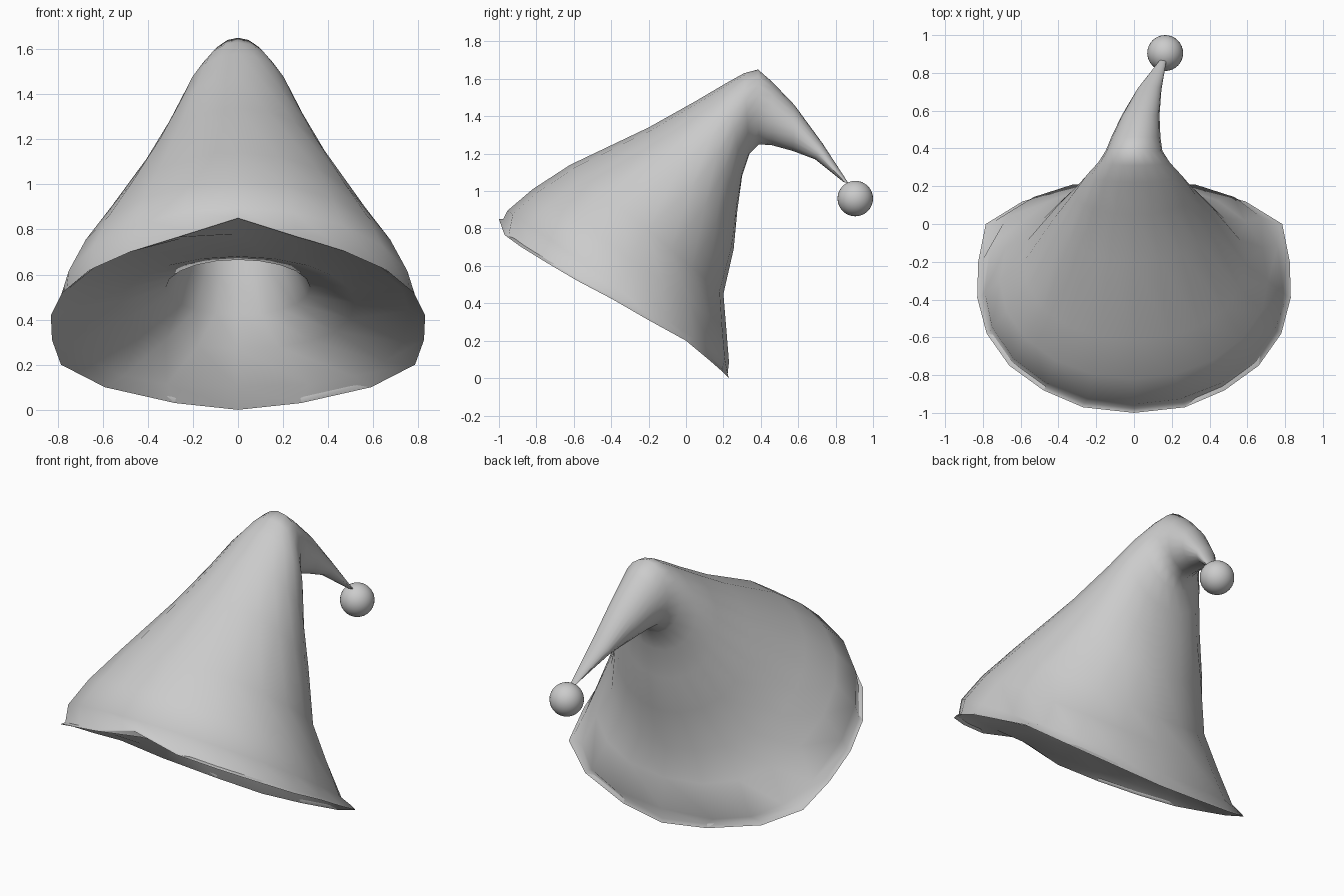
import bpy, bmesh, math

if "Cube" in bpy.data.objects:
    bpy.data.objects.remove(bpy.data.objects["Cube"])

SEG = 20


def ring(bm, front_y, front_z, back_y, back_z, half_w, shift=0.0, power=1.0):
    """Tilted oval through a front and a back point; power < 1 squares the back half."""
    verts = []
    for i in range(SEG):
        a = 2 * math.pi * i / SEG
        c, s = math.cos(a), math.sin(a)          # c = 1 at the back
        if c > 0.01:
            c = c ** power
            s = math.copysign(abs(s) ** power, s)
        y = (front_y + back_y) / 2 + c * (back_y - front_y) / 2
        z = (front_z + back_z) / 2 + c * (back_z - front_z) / 2
        verts.append(bm.verts.new((shift + half_w * s, y, z)))
    return verts


# wavy brim edge, right half from back to front
EDGE = [(0, 0.23, 0.0), (0.28, 0.20, 0.03), (0.59, 0.12, 0.10), (0.785, 0.0, 0.20),
        (0.825, -0.20, 0.31), (0.83, -0.39, 0.42), (0.78, -0.58, 0.52),
        (0.66, -0.75, 0.62), (0.48, -0.88, 0.70), (0.27, -0.97, 0.765), (0, -1.0, 0.85)]
EDGE += [(-x, y, z) for x, y, z in EDGE[-2:0:-1]]
# same outline pulled in and raised a little, the top of the brim lip
LIP = [(0.975 * x, -0.385 + 0.975 * (y + 0.385) + 0.008, 0.42 + 0.975 * (z - 0.42) + 0.012)
       for x, y, z in EDGE]

# front y, front z, back y, back z, half width, x shift, back squareness
LINING = [
    (0.05, 1.25, 0.25, 1.00, 0.15, 0, 1),
    (-0.20, 1.05, 0.22, 0.80, 0.22, 0, 1),
    (-0.40, 0.76, 0.19, 0.58, 0.25, 0, 1),
    (-0.50, 0.665, 0.17, 0.42, 0.32, 0, 1),
    (-0.68, 0.68, 0.16, 0.27, 0.52, 0, 0.9),
    (-0.92, 0.78, 0.19, 0.10, 0.76, 0, 0.75),
]
OUTSIDE = [
    (-0.955, 0.895, 0.23, 0.085, 0.79, 0, 0.75),
    (-0.82, 1.01, 0.215, 0.27, 0.71, 0, 0.9),
    (-0.62, 1.14, 0.20, 0.45, 0.59, 0, 1),
    (-0.20, 1.34, 0.255, 0.69, 0.425, 0, 1),
    (0.05, 1.48, 0.275, 0.90, 0.32, 0, 1),
    (0.22, 1.58, 0.30, 1.08, 0.25, 0, 1),
    (0.31, 1.63, 0.34, 1.20, 0.19, 0, 1),
    # bend and drooping tip
    (0.385, 1.65, 0.39, 1.25, 0.15, 0, 1),
    (0.46, 1.585, 0.46, 1.245, 0.13, 0.01, 1),
    (0.58, 1.46, 0.57, 1.215, 0.10, 0.035, 1),
    (0.73, 1.255, 0.69, 1.17, 0.065, 0.08, 1),
    (0.87, 1.04, 0.84, 1.05, 0.02, 0.15, 1),
]


def smooth(obj, angle):
    bpy.ops.object.select_all(action='DESELECT')
    obj.select_set(True)
    bpy.context.view_layer.objects.active = obj
    bpy.ops.object.shade_smooth_by_angle(angle=math.radians(angle))


# Floppy hat: one continuous loft from lining over the brim edge to the tip
bm = bmesh.new()
rings = [ring(bm, *s) for s in LINING]
rings += [[bm.verts.new(p) for p in outline] for outline in (EDGE, LIP)]
rings += [ring(bm, *s) for s in OUTSIDE]
for a, b in zip(rings, rings[1:]):
    for i in range(SEG):
        j = (i + 1) % SEG
        bm.faces.new((a[i], a[j], b[j], b[i]))
bm.faces.new(rings[0])
bm.faces.new(rings[-1])
bmesh.ops.recalc_face_normals(bm, faces=bm.faces)
mesh = bpy.data.meshes.new("floppy_hat")
bm.to_mesh(mesh)
bm.free()
hat = bpy.data.objects.new("floppy_hat", mesh)
bpy.context.collection.objects.link(hat)
smooth(hat, 75)

# Ball on the tip
bpy.ops.mesh.primitive_uv_sphere_add(segments=32, ring_count=16, radius=0.095,
                                     location=(0.165, 0.905, 0.96))
ball = bpy.context.object
ball.name = "tip_ball"
smooth(ball, 60)
